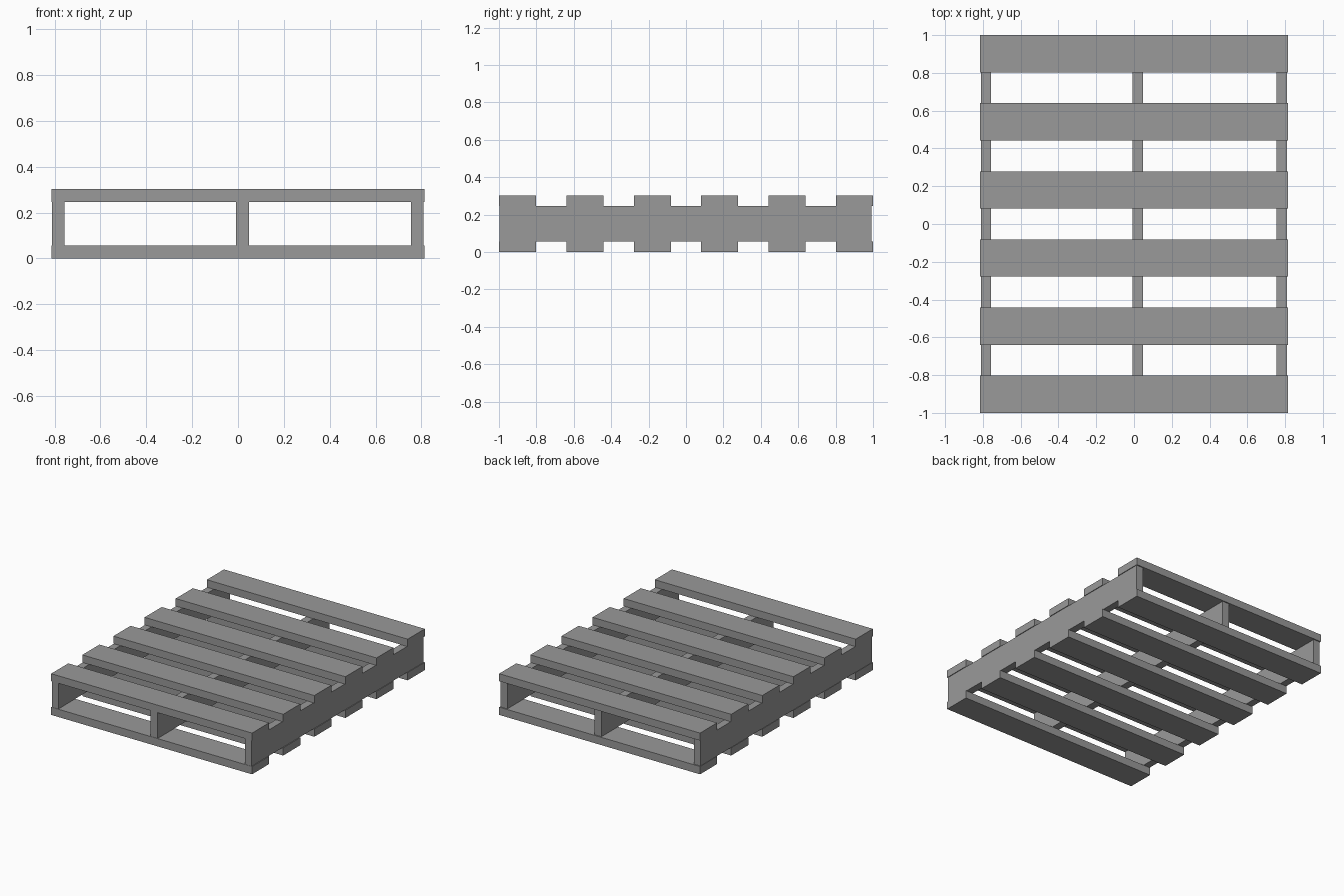
import bpy

# Remove the default cube
cube = bpy.data.objects.get("Cube")
if cube:
    bpy.data.objects.remove(cube, do_unlink=True)

# Single wood colour
grey = bpy.data.materials.new("weathered_grey")
grey.use_nodes = True
colour = (0.32, 0.32, 0.32, 1)
grey.diffuse_color = colour
grey.node_tree.nodes["Principled BSDF"].inputs["Base Color"].default_value = colour


def board(name, x, y, z):
    """Box spanning the given (low, high) ranges."""
    spans = (x, y, z)
    bpy.ops.mesh.primitive_cube_add(size=1, location=[(a + b) / 2 for a, b in spans])
    obj = bpy.context.object
    obj.name = name
    obj.scale = [b - a for a, b in spans]
    bpy.ops.object.transform_apply(location=False, rotation=False, scale=True)
    obj.data.materials.append(grey)
    return obj


HALF_LENGTH = 0.814
SLAT_WIDTH = 0.198
SLAT_COUNT = 6
HEIGHT = 0.302
BOTTOM_TOP, DECK_BOTTOM = 0.057, 0.247

# Evenly spaced deck slats, above and below
step = (2 - SLAT_WIDTH) / (SLAT_COUNT - 1)
for i in range(SLAT_COUNT):
    low = -1 + i * step
    span = (low, low + SLAT_WIDTH)
    board(f"top_slat_{i + 1}", (-HALF_LENGTH, HALF_LENGTH), span, (DECK_BOTTOM, HEIGHT))
    board(f"bottom_slat_{i + 1}", (-HALF_LENGTH, HALF_LENGTH), span, (0, BOTTOM_TOP))

# Upright stringers between the decks
for name, x in (("right", (-0.811, -0.758)),
                ("middle", (-0.009, 0.048)),
                ("left", (0.754, 0.809))):
    board(f"{name}_stringer", x, (-0.998, 0.992), (BOTTOM_TOP, DECK_BOTTOM))
